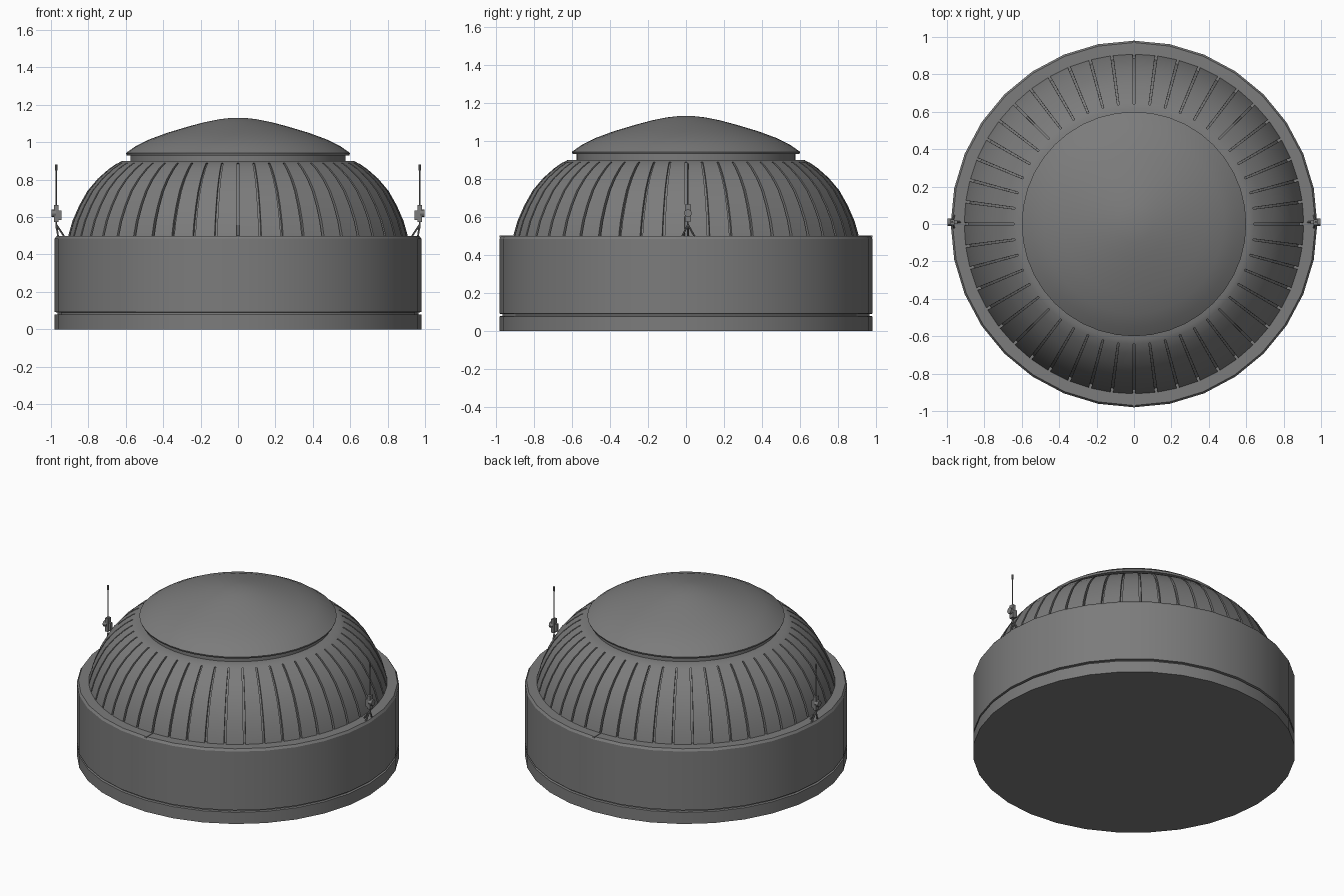
import bpy, bmesh, math
from mathutils import Vector

if "Cube" in bpy.data.objects:
    bpy.data.objects.remove(bpy.data.objects["Cube"])

grey = bpy.data.materials.new("mid grey")
grey.diffuse_color = (0.2, 0.2, 0.2, 1)
grey.use_nodes = True
grey.node_tree.nodes["Principled BSDF"].inputs["Base Color"].default_value = grey.diffuse_color


def finish(name, bm, angle=30):
    """Turn a bmesh into a named, shaded object."""
    bmesh.ops.remove_doubles(bm, verts=bm.verts, dist=1e-5)
    bmesh.ops.recalc_face_normals(bm, faces=bm.faces)
    me = bpy.data.meshes.new(name)
    bm.to_mesh(me)
    bm.free()
    me.materials.append(grey)
    ob = bpy.data.objects.new(name, me)
    bpy.context.collection.objects.link(ob)
    bpy.ops.object.select_all(action='DESELECT')
    ob.select_set(True)
    bpy.context.view_layer.objects.active = ob
    bpy.ops.object.shade_smooth_by_angle(angle=math.radians(angle))
    return ob


def revolve(name, profile, angles, depth=lambda i, row: 0.0, angle=30):
    """Sweep (radius, z) rows round the z axis; depth() sinks grooves."""
    bm = bmesh.new()
    rows = []
    for k, (r, z) in enumerate(profile):
        rows.append([bm.verts.new(((r - depth(i, k)) * math.cos(a),
                                   (r - depth(i, k)) * math.sin(a), z))
                     for i, a in enumerate(angles)])
    n = len(angles)
    for lo, hi in zip(rows, rows[1:]):
        for i in range(n):
            j = (i + 1) % n
            bm.faces.new((lo[i], lo[j], hi[j], hi[i]))
    bm.faces.new(rows[0])
    bm.faces.new(rows[-1])
    return finish(name, bm, angle)


def even(n):
    return [2 * math.pi * i / n for i in range(n)]


def rod(bm, a, b, r, sides=8):
    a, b = Vector(a), Vector(b)
    rot = (b - a).to_track_quat('Z', 'Y').to_matrix().to_4x4()
    rot.translation = (a + b) / 2
    bmesh.ops.create_cone(bm, cap_ends=True, segments=sides, radius1=r,
                          radius2=r, depth=(b - a).length, matrix=rot)


def box(bm, centre, size):
    vs = bmesh.ops.create_cube(bm, size=1)["verts"]
    bmesh.ops.scale(bm, vec=size, verts=vs)
    bmesh.ops.translate(bm, vec=centre, verts=vs)


# Base ring, shadow gap and drum wall with a flat rim
revolve("drum_wall", [(0.98, 0), (0.98, 0.078), (0.965, 0.08), (0.965, 0.09),
                      (0.98, 0.092), (0.98, 0.485), (0.97, 0.5),
                      (0.88, 0.5)], even(32))

# Ribbed dome: 48 panels separated by narrow grooves
PANELS, GAP = 48, 0.007
dome_angles = []
for p in range(PANELS):
    c = 2 * math.pi * (p + 0.5) / PANELS + math.radians(90) - math.pi / PANELS
    dome_angles += [c - GAP - 0.0005, c - GAP, c + GAP, c + GAP + 0.0005]
dome_profile = [(0.91, 0.49), (0.905, 0.51), (0.885, 0.58), (0.85, 0.66),
                (0.805, 0.74), (0.75, 0.805), (0.69, 0.858), (0.65, 0.885),
                (0.642, 0.888), (0.62, 0.9), (0.56, 0.9)]
revolve("ribbed_dome", dome_profile, dome_angles,
        lambda i, k: 0.022 if i % 4 in (1, 2) and k < 8 else 0.0)

# Recessed neck and shallow cap
revolve("cap_neck", [(0.575, 0.895), (0.575, 0.935)], even(48))
revolve("cap", [(0.595, 0.93), (0.6, 0.942), (0.55, 0.977), (0.48, 1.013),
                (0.38, 1.05), (0.27, 1.083), (0.18, 1.107), (0.1, 1.123),
                (0.04, 1.13)], even(40))

# Thin seams across the rim at front and back
for name, y in (("front_rim_seam", -0.945), ("back_rim_seam", 0.945)):
    bm = bmesh.new()
    box(bm, (0, y, 0.498), (0.012, 0.07, 0.01))
    finish(name, bm)

# Antennas on the rim at both sides
for name, s in (("left_antenna", -1), ("right_antenna", 1)):
    bm = bmesh.new()
    x = s * 0.972
    rod(bm, (x, 0.01, 0.54), (x, 0.01, 0.88), 0.004)
    rod(bm, (x, 0.01, 0.85), (x, 0.01, 0.88), 0.006)
    box(bm, (x, 0.01, 0.62), (0.022, 0.03, 0.09))
    rod(bm, (x, 0.01, 0.62), (s * 0.998, 0.01, 0.62), 0.02, 12)
    box(bm, (s * 0.955, 0.01, 0.61), (0.02, 0.02, 0.05))
    rod(bm, (x, 0.01, 0.56), (s * 0.962, -0.02, 0.498), 0.005)
    rod(bm, (x, 0.01, 0.56), (s * 0.962, 0.045, 0.498), 0.005)
    rod(bm, (x, 0.01, 0.56), (s * 0.93, 0.01, 0.498), 0.005)
    finish(name, bm)
